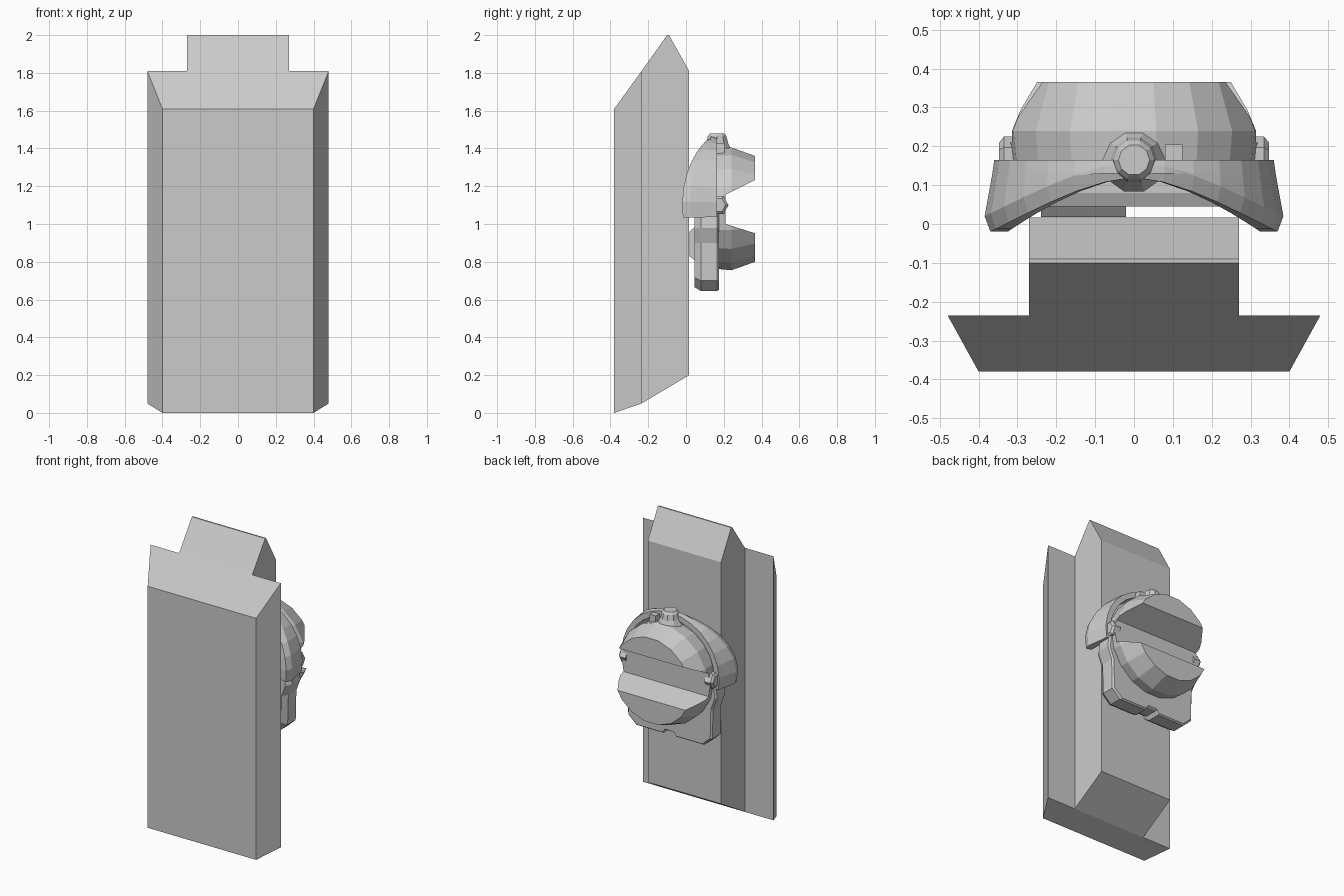
import bpy, bmesh
from math import sin, cos, pi, radians

if "Cube" in bpy.data.objects:
    bpy.data.objects.remove(bpy.data.objects["Cube"])


def finish(name, bm):
    bmesh.ops.recalc_face_normals(bm, faces=bm.faces)
    me = bpy.data.meshes.new(name)
    bm.to_mesh(me)
    bm.free()
    ob = bpy.data.objects.new(name, me)
    bpy.context.collection.objects.link(ob)
    return ob


def loft(name, rings, caps=True, closed=False):
    """Skin a list of equally long vertex loops."""
    bm = bmesh.new()
    loops = [[bm.verts.new(p) for p in r] for r in rings]
    pairs = list(zip(loops, loops[1:]))
    if closed:
        pairs.append((loops[-1], loops[0]))
    for a, b in pairs:
        for i in range(len(a)):
            j = (i + 1) % len(a)
            bm.faces.new((a[i], a[j], b[j], b[i]))
    if caps:
        bm.faces.new(loops[0])
        bm.faces.new(loops[-1])
    return finish(name, bm)


def rect(y, hx, z0, z1):
    return [(-hx, y, z0), (hx, y, z0), (hx, y, z1), (-hx, y, z1)]


def side_profile(name, pts, x0, x1):
    return loft(name, [[(x, y, z) for y, z in pts] for x in (x0, x1)])


def disc_ring(y, r, zc, n=18):
    return [(r * cos(2 * pi * i / n), y, zc + r * sin(2 * pi * i / n)) for i in range(n)]


# Slab: flared front plate and narrower rear block with sloped ends
loft("front_plate", [rect(-.38, .40, 0, 1.61), rect(-.235, .48, .05, 1.81)])
side_profile("rear_block", [(-.235, .05), (.017, .2), (.017, 1.81), (-.09, 2.0),
                            (-.10, 2.0), (-.235, 1.81)], -.27, .27)

# Round face with a flared horizontal slot cut across it
face = loft("round_face", [disc_ring(.14, .32, 1.08), disc_ring(.24, .33, 1.08),
                           disc_ring(.365, .285, 1.08)])
cutter = side_profile("slot_cutter", [(.21, 1.0), (.21, 1.155), (.40, 1.25), (.40, .94)], -.5, .5)
cutter.hide_render = True
cutter.hide_viewport = True
mod = face.modifiers.new("slot", "BOOLEAN")
mod.object = cutter
mod.operation = "DIFFERENCE"
mod.solver = "EXACT"

# Hood: arch whose front edge sweeps forward at the sides
rings = []
for i in range(17):
    a = radians(-10 + 200 * i / 16)
    c, s = abs(cos(a)), sin(a)
    y = .12 - .14 * c ** 1.6
    ro = .365 + .02 * c ** 4
    section = [(.325, y), (ro - .015, y), (ro, y + .04), (.365, .13), (.36, .165), (.325, .165)]
    rings.append([(r * cos(a), yy, 1.1 + r * s) for r, yy in section])
loft("hood", rings)

# Lower jaw plate with chamfered corners and centre notch
half = [(.33, 1.1), (.345, .98), (.315, .90), (.31, .70), (.25, .645), (.05, .645), (.035, .67)]
outline = half + [(-x, z) for x, z in reversed(half)]
loft("jaw_plate", [[(x * k, y, .9 + (z - .9) * k) for x, z in outline]
                   for y, k in ((.045, .92), (.08, 1), (.165, 1), (.175, .97))])

# Hexagonal side pivots with flat faces
for side in (-1, 1):
    loft("side_pivot", [[(side * x, .17 + r * cos(k * pi / 3), 1.1 + r * sin(k * pi / 3))
                         for k in range(6)] for x, r in ((.29, .055), (.335, .055), (.347, .04))])

# Top knob on a flared base
loft("top_knob", [[(r * cos(k * pi / 5), .165 + r * sin(k * pi / 5), z) for k in range(10)]
                  for z, r in ((1.38, .085), (1.43, .06), (1.465, .052), (1.48, .04))])

# Small block beside the knob and offset block on the inner side
side_profile("knob_block", [(.15, 1.34), (.205, 1.34), (.205, 1.43), (.15, 1.43)], .08, .125)
side_profile("inner_block", [(.08, .78), (.018, .83), (.018, .96), (.08, 1.01)], -.24, -.02)
